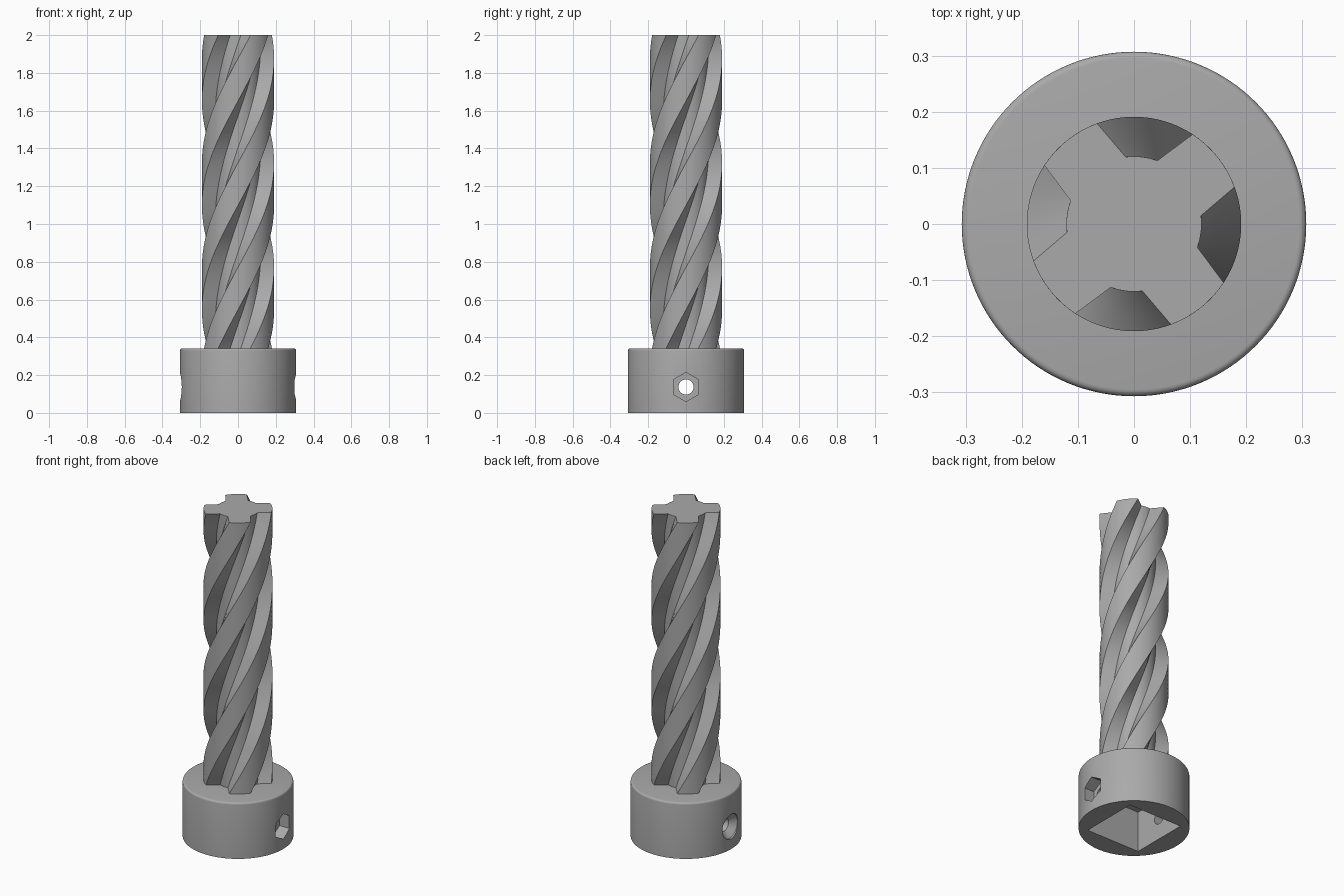
import bpy
import bmesh
from math import radians, cos, sin, pi

default = bpy.data.objects.get("Cube")
if default:
    bpy.data.objects.remove(default, do_unlink=True)

BODY_R, BODY_H = 0.307, 0.342
TOP = 2.0
LAND_R, FLOOR_R = 0.191, 0.1205
HOLE_Z = 0.137

steel = bpy.data.materials.new("grey_steel")
steel.use_nodes = True
GREY = (0.4, 0.4, 0.4, 1)
steel.diffuse_color = GREY
steel.node_tree.nodes["Principled BSDF"].inputs["Base Color"].default_value = GREY


def make_object(name, bm):
    bmesh.ops.recalc_face_normals(bm, faces=bm.faces)
    mesh = bpy.data.meshes.new(name)
    bm.to_mesh(mesh)
    bm.free()
    mesh.materials.append(steel)
    obj = bpy.data.objects.new(name, mesh)
    bpy.context.collection.objects.link(obj)
    return obj


def activate(obj):
    bpy.ops.object.select_all(action='DESELECT')
    obj.select_set(True)
    bpy.context.view_layer.objects.active = obj


def loft(name, rings):
    """Skin a stack of closed rings and cap both ends."""
    bm = bmesh.new()
    loops = [[bm.verts.new(p) for p in ring] for ring in rings]
    n = len(loops[0])
    for low, high in zip(loops, loops[1:]):
        for i in range(n):
            j = (i + 1) % n
            bm.faces.new((low[i], low[j], high[j], high[i]))
    bm.faces.new(loops[0][::-1])
    bm.faces.new(loops[-1])
    return make_object(name, bm)


def rod_z(name, sides, profile):
    """Round solid about z from (radius, z) pairs."""
    return loft(name, [[(r * cos(2 * pi * i / sides), r * sin(2 * pi * i / sides), z)
                        for i in range(sides)] for r, z in profile])


def rod_x(name, sides, profile):
    """Round or prismatic solid about a sideways axis, from (radius, x) pairs."""
    return loft(name, [[(x, r * sin(2 * pi * i / sides), HOLE_Z + r * cos(2 * pi * i / sides))
                        for i in range(sides)] for r, x in profile])


# Collar with a softly rounded top rim
rim = 0.012
profile = [(BODY_R, 0)]
for k in range(5):
    a = k * pi / 8
    profile.append((BODY_R - rim + rim * cos(a), BODY_H - rim + rim * sin(a)))
collar = rod_z("collar", 128, profile)

# Cutters: square socket, nut pocket, bolt hole and bolt head recess
bm = bmesh.new()
bmesh.ops.create_cube(bm, size=1)
bmesh.ops.scale(bm, vec=(0.364, 0.364, 0.5), verts=bm.verts)
socket = make_object("square_socket_cutter", bm)
cutters = [
    socket,
    rod_x("nut_pocket_cutter", 6, [(0.077, 0.235), (0.077, 0.4)]),
    rod_x("bolt_hole_cutter", 48, [(0.04, -0.4), (0.04, 0.4)]),
    rod_x("bolt_head_cutter", 48, [(0.075, -0.4), (0.075, -0.295), (0.038, -0.258)]),
]
for cutter in cutters:
    cutter.hide_render = True
    mod = collar.modifiers.new(cutter.name, 'BOOLEAN')
    mod.operation = 'DIFFERENCE'
    mod.solver = 'EXACT'
    mod.object = cutter
    activate(collar)
    bpy.ops.object.modifier_apply(modifier=mod.name)
    bpy.data.objects.remove(cutter, do_unlink=True)

# Four-fluted cross-section as (radius, angle) pairs
section = []
for arm in range(4):
    middle = 38.5 + 90 * arm
    section += [(LAND_R, middle + 18.3 * t / 4) for t in range(-4, 5)]
    section += [(FLOOR_R, middle + 45 + 13.7 * t / 2) for t in range(-2, 3)]

# Twisted shaft, three quarters of a turn
steps = 120
base = BODY_H - 0.01
turn_per_unit = 270 / (TOP - BODY_H)
rings = []
for s in range(steps + 1):
    z = base + (TOP - base) * s / steps
    twist = (z - TOP) * turn_per_unit
    rings.append([(r * cos(radians(a + twist)), r * sin(radians(a + twist)), z)
                  for r, a in section])
shaft = loft("fluted_shaft", rings)

for obj in (collar, shaft):
    activate(obj)
    bpy.ops.object.shade_smooth_by_angle(angle=radians(25))
